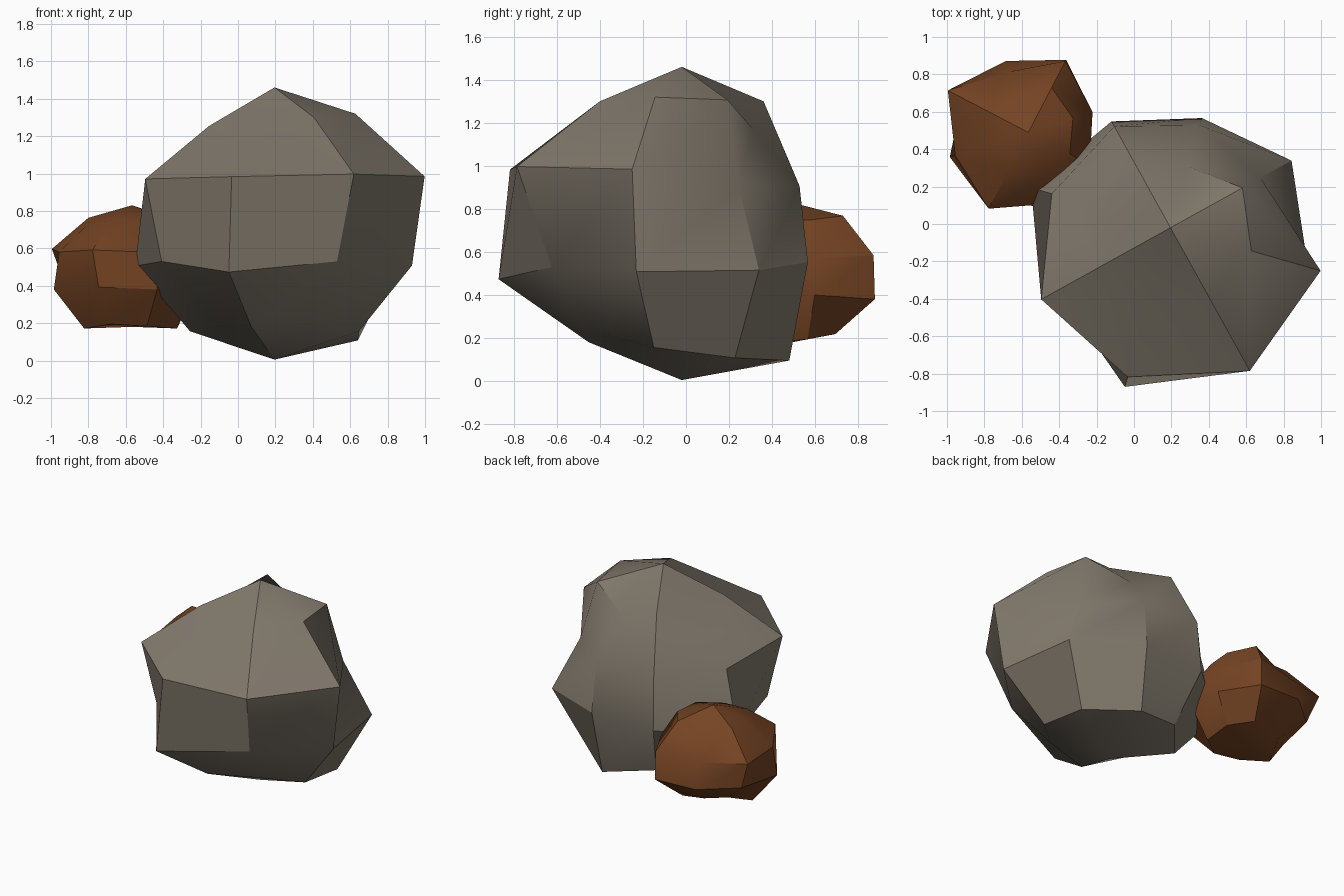
import bpy
import bmesh
import math

old = bpy.data.objects.get("Cube")
if old:
    bpy.data.objects.remove(old, do_unlink=True)


def make_material(name, color):
    mat = bpy.data.materials.new(name)
    mat.use_nodes = True
    mat.diffuse_color = color
    mat.node_tree.nodes["Principled BSDF"].inputs["Base Color"].default_value = color
    return mat


def make_rock(name, mat, center, turn, top, bottom, slopes, rings):
    """Faceted globe: each ring holds the reach of its points, slope sets their height."""
    cx, cy, cz = center
    bm = bmesh.new()
    loops = []
    for slope, ring in zip(slopes, rings):
        loop = []
        for k, reach in enumerate(ring):
            a = math.radians(turn) + k * math.tau / len(ring)
            loop.append(bm.verts.new((cx + reach * math.cos(a),
                                      cy + reach * math.sin(a),
                                      cz + reach * slope)))
        loops.append(loop)
    peak = bm.verts.new((cx, cy, top))
    base = bm.verts.new((cx, cy, bottom))
    count = len(rings[0])
    for k in range(count):
        n = (k + 1) % count
        bm.faces.new((peak, loops[0][k], loops[0][n]))
        bm.faces.new((base, loops[-1][n], loops[-1][k]))
        for upper, lower in zip(loops, loops[1:]):
            bm.faces.new((lower[k], lower[n], upper[n], upper[k]))
    bmesh.ops.recalc_face_normals(bm, faces=bm.faces)
    mesh = bpy.data.meshes.new(name)
    bm.to_mesh(mesh)
    bm.free()
    mesh.materials.append(mat)
    obj = bpy.data.objects.new(name, mesh)
    bpy.context.scene.collection.objects.link(obj)
    bpy.ops.object.select_all(action='DESELECT')
    obj.select_set(True)
    bpy.context.view_layer.objects.active = obj
    bpy.ops.object.shade_smooth_by_angle(angle=math.radians(32))
    return obj


stone_grey = make_material("stone grey", (0.22, 0.19, 0.15, 1))
rust_brown = make_material("rust brown", (0.18, 0.058, 0.017, 1))

# Large boulder
make_rock("large_rock", stone_grey, (0.195, -0.02, 0.73), 29, 1.46, 0.005,
          (1.31, 0.305, -0.29, -1.22),
          [(0.44, 0.34, 0.435, 0.36, 0.40, 0.355, 0.435, 0.45),
           (0.55, 0.57, 0.62, 0.66, 0.79, 0.83, 0.875, 0.835),
           (0.74, 0.61, 0.65, 0.775, 0.69, 0.885, 0.69, 0.765),
           (0.51, 0.52, 0.46, 0.47, 0.40, 0.45, 0.42, 0.47)])

# Small boulder resting against its back corner
make_rock("small_rock", rust_brown, (-0.565, 0.49, 0.49), 17.5, 0.83, 0.18,
          (1.03, 0.22, -0.25, -1.18),
          [(0.25, 0.27, 0.21, 0.265, 0.24, 0.25, 0.24, 0.25),
           (0.36, 0.43, 0.34, 0.485, 0.41, 0.46, 0.40, 0.37),
           (0.36, 0.437, 0.40, 0.40, 0.44, 0.39, 0.44, 0.37),
           (0.25, 0.23, 0.21, 0.21, 0.27, 0.25, 0.26, 0.27)])
